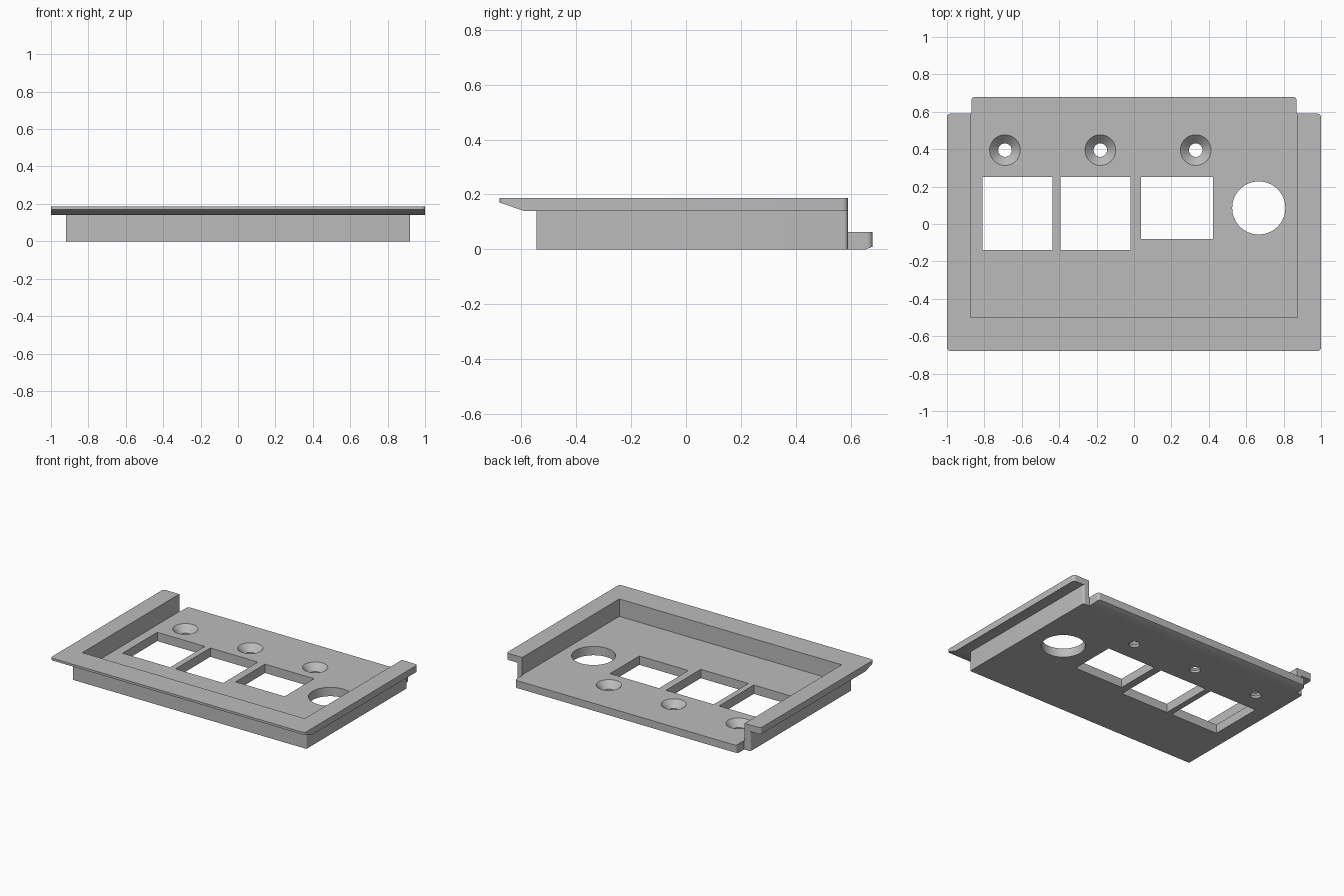
import bpy
import bmesh
from math import sin, cos, pi
from mathutils import Vector

if "Cube" in bpy.data.objects:
    bpy.data.objects.remove(bpy.data.objects["Cube"])

grey = bpy.data.materials.new("plain_grey")
grey.use_nodes = True
grey.diffuse_color = (0.5, 0.5, 0.5, 1)
grey.node_tree.nodes["Principled BSDF"].inputs["Base Color"].default_value = grey.diffuse_color


def finish(name, bm):
    bmesh.ops.recalc_face_normals(bm, faces=bm.faces)
    mesh = bpy.data.meshes.new(name)
    bm.to_mesh(mesh)
    bm.free()
    mesh.materials.append(grey)
    obj = bpy.data.objects.new(name, mesh)
    bpy.context.collection.objects.link(obj)
    return obj


def prism(name, points, offset):
    """Extrude a closed 3D outline along an offset."""
    bm = bmesh.new()
    face = bm.faces.new([bm.verts.new(p) for p in points])
    ext = bmesh.ops.extrude_face_region(bm, geom=[face])
    verts = [g for g in ext["geom"] if isinstance(g, bmesh.types.BMVert)]
    bmesh.ops.translate(bm, verts=verts, vec=Vector(offset))
    return finish(name, bm)


def block(name, x0, x1, y0, y1, z0, z1, front_r=0, back_r=0):
    """Box with rounded vertical corners at the front and back."""
    pts = []
    corners = [(x1, y1, -1, -1, back_r), (x0, y1, 1, -1, back_r),
               (x0, y0, 1, 1, front_r), (x1, y0, -1, 1, front_r)]
    for k, (x, y, sx, sy, r) in enumerate(corners):
        steps = 6 if r else 0
        for i in range(steps + 1):
            a = (k + i / max(steps, 1)) * pi / 2
            pts.append((x + sx * r + r * cos(a), y + sy * r + r * sin(a), z0))
    return prism(name, pts, (0, 0, z1 - z0))


def lathe(name, x, y, rings, sides=48):
    """Closed round solid from (radius, height) rings."""
    bm = bmesh.new()
    loops = [[bm.verts.new((x + r * cos(2 * pi * i / sides),
                            y + r * sin(2 * pi * i / sides), z))
              for i in range(sides)] for r, z in rings]
    for a, b in zip(loops, loops[1:]):
        for i in range(sides):
            j = (i + 1) % sides
            bm.faces.new((a[i], a[j], b[j], b[i]))
    bm.faces.new(loops[0])
    bm.faces.new(loops[-1])
    return finish(name, bm)


def combine(target, tool, operation):
    """Apply a boolean and discard the tool."""
    mod = target.modifiers.new(operation, "BOOLEAN")
    mod.operation, mod.object, mod.solver = operation, tool, "EXACT"
    bpy.ops.object.select_all(action="DESELECT")
    bpy.context.view_layer.objects.active = target
    target.select_set(True)
    bpy.ops.object.modifier_apply(modifier=mod.name)
    bpy.data.objects.remove(tool)


FLOOR, RIM, TOP, BACK = 0.063, 0.14, 0.187, 0.59

# Tray body
tray = block("panel_tray", -0.92, 0.92, -0.545, BACK, 0, 0.165, 0.006, 0.015)

# Rim flange, tapered under its front edge
flange = block("rim_flange", -1, 1, -0.68, BACK, RIM, TOP, 0.02, 0.02)
taper = prism("taper_cutter", [(-1.1, -0.59, RIM), (-1.1, -0.736, 0.19),
                               (-1.1, -0.75, 0.1), (-1.1, -0.59, 0.1)], (2.2, 0, 0))
combine(flange, taper, "DIFFERENCE")
combine(tray, flange, "UNION")

# Rear tab with a chamfered lower edge
tab = block("rear_tab", -0.87, 0.87, 0.45, 0.68, 0, 0.1, 0, 0.02)
chamfer = prism("chamfer_cutter", [(-1, 0.65, -0.002), (-1, 0.69, 0.014),
                                   (-1, 0.69, -0.02), (-1, 0.65, -0.02)], (2, 0, 0))
combine(tab, chamfer, "DIFFERENCE")
combine(tray, tab, "UNION")

# Recess, open at the back
combine(tray, block("recess_cutter", -0.875, 0.875, -0.5, 1, FLOOR, 0.4), "DIFFERENCE")

# Square windows
for x0, x1, y0 in [(-0.81, -0.435, -0.14), (-0.393, -0.018, -0.14), (0.037, 0.423, -0.08)]:
    combine(tray, block("window_cutter", x0, x1, y0, 0.25, -0.1, 0.12), "DIFFERENCE")

# Round opening
combine(tray, lathe("round_cutter", 0.667, 0.086, [(0.142, -0.1), (0.142, 0.12)], 64),
        "DIFFERENCE")

# Countersunk screw holes
for x in (-0.69, -0.18, 0.33):
    rings = [(0.036, -0.1), (0.036, 0.017), (0.082, FLOOR), (0.082, 0.12)]
    combine(tray, lathe("screw_cutter", x, 0.395, rings), "DIFFERENCE")

# Smooth the curved walls, keep edges sharp
bpy.ops.object.select_all(action="DESELECT")
tray.select_set(True)
bpy.context.view_layer.objects.active = tray
bpy.ops.object.shade_smooth_by_angle(angle=pi / 6)
